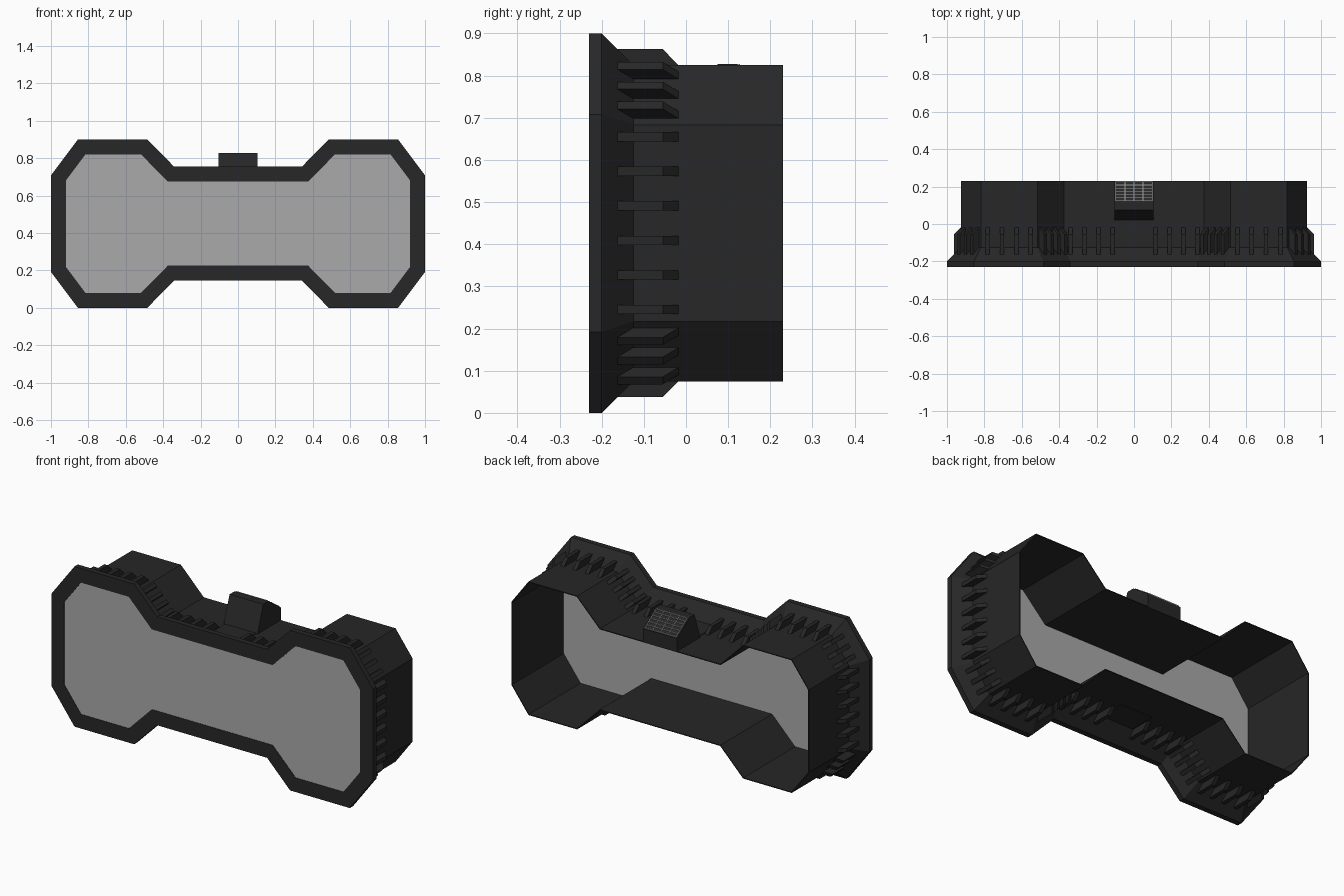
import bpy, bmesh
from mathutils import Vector

if "Cube" in bpy.data.objects:
    bpy.data.objects.remove(bpy.data.objects["Cube"])


def material(name, color):
    m = bpy.data.materials.new(name)
    m.diffuse_color = color
    m.use_nodes = True
    m.node_tree.nodes["Principled BSDF"].inputs["Base Color"].default_value = m.diffuse_color
    return m


DARK = material("dark_plastic", (0.02, 0.02, 0.021, 1))
GLASS = material("pane_grey", (0.4, 0.4, 0.4, 0.65))
WIRE = material("light_metal", (0.35, 0.35, 0.35, 1))


def make(name, verts, faces, mat):
    me = bpy.data.meshes.new(name)
    me.from_pydata([tuple(v) for v in verts], [], faces)
    bm = bmesh.new()
    bm.from_mesh(me)
    bmesh.ops.recalc_face_normals(bm, faces=bm.faces)
    bm.to_mesh(me)
    bm.free()
    me.materials.append(mat)
    ob = bpy.data.objects.new(name, me)
    bpy.context.collection.objects.link(ob)
    return ob


def add_prism(verts, faces, a, b):
    """Append a solid joining two matching polygons."""
    s, n = len(verts), len(a)
    verts += list(a) + list(b)
    faces += [tuple(range(s, s + n)), tuple(range(s + 2 * n - 1, s + n - 1, -1))]
    faces += [(s + i, s + n + i, s + n + (i + 1) % n, s + (i + 1) % n) for i in range(n)]


def add_box(verts, faces, x, y, z):
    quad = lambda h: [Vector((x[i], y[j], h)) for i, j in ((0, 0), (1, 0), (1, 1), (0, 1))]
    add_prism(verts, faces, quad(z[0]), quad(z[1]))


# Dumbbell outline (x, z), clockwise, mirrored from one quadrant
quarter = [(0.342, 0.755), (0.485, 0.9), (0.856, 0.9), (1.0, 0.708)]
half = quarter + [(x, 0.9 - z) for x, z in reversed(quarter)]
outline = [Vector(p) for p in half + [(-x, z) for x, z in reversed(half)]]
N = len(outline)


def inset(d):
    pts = []
    for i, p in enumerate(outline):
        d1 = (p - outline[i - 1]).normalized()
        d2 = (outline[(i + 1) % N] - p).normalized()
        n1, n2 = Vector((d1.y, -d1.x)), Vector((d2.y, -d2.x))
        pts.append(p + (n1 + n2) * d / (1 + n1.dot(n2)))
    return pts


# Housing: flared front bezel running back into a thin open tube
section = [(0, -0.23), (0, -0.2), (0.075, -0.125), (0.075, 0.23), (0.08, 0.23), (0.08, -0.23)]
verts, faces = [], []
for d, y in section:
    verts += [Vector((p.x, y, p.y)) for p in inset(d)]
M = len(section)
for k in range(M):
    for i in range(N):
        j, k2 = (i + 1) % N, (k + 1) % M
        faces.append((k * N + i, k * N + j, k2 * N + j, k2 * N + i))
make("housing", verts, faces, DARK)

# Translucent front pane
make("front_pane", [Vector((p.x, -0.228, p.y)) for p in inset(0.08)], [tuple(range(N))], GLASS)


# Ribs standing on the tube behind the bezel, spread along every edge
def spread(n, a):
    return [a + (1 - 2 * a) * k / (n - 1) for k in range(n)]


neck = [0.5 + s * x / 0.748 for s in (-1, 1) for x in (0.115, 0.19, 0.265, 0.34)]
diag, flat, corner, side = spread(4, 0.12), spread(4, 0.12), spread(3, 0.17), spread(6, 0.06)
pattern = [diag, flat, corner, side, corner, flat, diag, neck]
rib_profile = [(0.0375, -0.163), (0.0375, -0.055), (-0.001, -0.017), (-0.001, -0.124)]
body = inset(0.075)
verts, faces = [], []
for i in range(N):
    p, q = body[i], body[(i + 1) % N]
    t = (q - p).normalized()
    out = Vector((-t.y, t.x))
    for f in pattern[i % 8]:
        c = p.lerp(q, f)
        ends = []
        for s in (-0.011, 0.011):
            pts = [(c + t * s + out * h, y) for h, y in rib_profile]
            ends.append([Vector((v.x, y, v.y)) for v, y in pts])
        add_prism(verts, faces, *ends)
make("ribs", verts, faces, DARK)

# Thin plates in the gaps between the neck ribs, top and bottom
verts, faces = [], []
for z in ((0.678, 0.684), (0.216, 0.222)):
    add_box(verts, faces, (-0.096, 0.096), (-0.125, 0.022), z)
make("neck_plates", verts, faces, DARK)

# Wedge block on top of the neck
wedge = [(0.022, 0.678), (0.075, 0.828), (0.12, 0.828), (0.23, 0.752), (0.23, 0.678)]
verts, faces = [], []
add_prism(verts, faces, *[[Vector((x, y, z)) for y, z in wedge] for x in (-0.105, 0.105)])
make("top_block", verts, faces, DARK)


# Grille of thin bars on the sloping back of the block
def slope_z(y):
    return 0.828 - (y - 0.12) * 0.076 / 0.11


verts, faces = [], []
for k in range(7):
    y = 0.126 + k * 0.0165
    z = slope_z(y)
    add_box(verts, faces, (-0.098, 0.098), (y - 0.0015, y + 0.0015), (z - 0.004, z + 0.004))
for k in range(5):
    x = -0.0965 + k * 0.04825
    ends = [[Vector((x + dx, y, slope_z(y) + dz)) for dx, dz in
             ((-0.0015, -0.003), (0.0015, -0.003), (0.0015, 0.003), (-0.0015, 0.003))]
            for y in (0.124, 0.227)]
    add_prism(verts, faces, *ends)
make("grille", verts, faces, WIRE)
